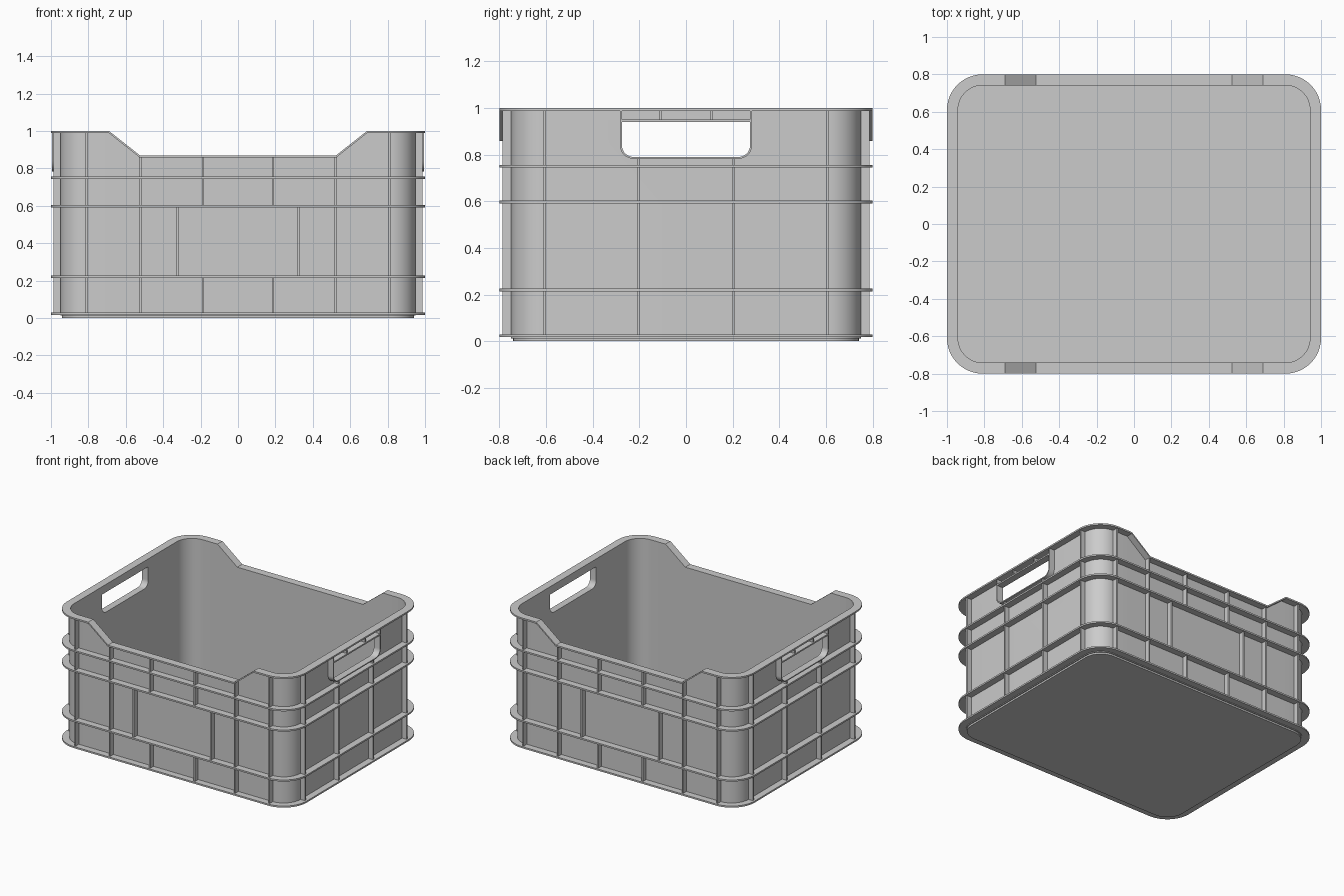
import bpy, bmesh
from math import sin, cos, pi, radians
from mathutils import Matrix, Vector

if "Cube" in bpy.data.objects:
    bpy.data.objects.remove(bpy.data.objects["Cube"])

CX, CY, R = 0.81, 0.61, 0.14      # corner centres and outer wall corner radius
WX, WY = CX + R, CY + R           # outer wall half sizes
T = 0.012                         # flange and rib thickness


def top(x):
    """Height of the upper edge, dipping in the middle of front and back."""
    f = min(max((abs(x) - 0.525) / 0.165, 0), 1)
    return 0.87 + 0.13 * f


def outline(d):
    """Rounded rectangle offset by d from the outer wall, with dip points."""
    pts = []
    for k, (sx, sy) in enumerate([(1, -1), (1, 1), (-1, 1), (-1, -1)]):
        for i in range(13):
            a = (k - 1) * pi / 2 + i * pi / 24
            pts.append((sx * CX + (R + d) * cos(a), sy * CY + (R + d) * sin(a)))
        if k in (1, 3):
            s = 1 if k == 1 else -1
            pts += [(s * x, s * (WY + d)) for x in (0.69, 0.525, -0.525, -0.69)]
    return pts


def finish(bm, name):
    bmesh.ops.recalc_face_normals(bm, faces=bm.faces)
    me = bpy.data.meshes.new(name)
    bm.to_mesh(me)
    bm.free()
    ob = bpy.data.objects.new(name, me)
    bpy.context.collection.objects.link(ob)
    return ob


def smooth(ob):
    bpy.ops.object.select_all(action='DESELECT')
    ob.select_set(True)
    bpy.context.view_layer.objects.active = ob
    bpy.ops.object.shade_smooth_by_angle(angle=radians(30))


def ring(name, d_in, d_out, low, high):
    """Closed band round the crate; low and high are height functions of x."""
    bm = bmesh.new()
    loops = []
    for d, h in ((d_in, low), (d_out, low), (d_out, high), (d_in, high)):
        loops.append([bm.verts.new((x, y, h(x))) for x, y in outline(d)])
    n = len(loops[0])
    for j in range(4):
        a, b = loops[j], loops[(j + 1) % 4]
        for i in range(n):
            bm.faces.new((a[i], a[(i + 1) % n], b[(i + 1) % n], b[i]))
    return finish(bm, name)


def prism(name, pts, axis, a, b):
    """Extrude a 2D polygon along x ('x') or z ('z') from a to b."""
    bm = bmesh.new()
    place = (lambda p, t: (t, p[0], p[1])) if axis == 'x' else (lambda p, t: (p[0], p[1], t))
    lo = [bm.verts.new(place(p, a)) for p in pts]
    hi = [bm.verts.new(place(p, b)) for p in pts]
    bm.faces.new(lo)
    bm.faces.new(hi)
    for i in range(len(pts)):
        j = (i + 1) % len(pts)
        bm.faces.new((lo[i], lo[j], hi[j], hi[i]))
    return finish(bm, name)


def boxes(name, items):
    """Many boxes in one object, each given by its two opposite corners."""
    bm = bmesh.new()
    for lo, hi in items:
        lo, hi = Vector(lo), Vector(hi)
        m = Matrix.Translation((lo + hi) / 2) @ Matrix.Diagonal((*(hi - lo), 1))
        bmesh.ops.create_cube(bm, size=1, matrix=m)
    return finish(bm, name)


def u_shape(w, bottom, r, z_top):
    """U-shaped outline in y and z with round lower corners."""
    pts = [(-w, z_top)]
    for s, start in ((-1, pi), (1, 1.5 * pi)):
        for i in range(9):
            a = start + i * pi / 16
            pts.append((s * (w - r) + r * cos(a), bottom + r + r * sin(a)))
    return pts + [(w, z_top)]


# Floor slab
smooth(prism("floor", outline(-0.009), 'z', 0, 0.018))

# Thin wall with hand holes through both ends
wall = ring("wall", -0.008, 0, lambda x: 0.012, lambda x: top(x) - 0.003)
cutter = prism("hand_hole_cutter", u_shape(0.275, 0.79, 0.05, 0.94), 'x', -1.2, 1.2)
mod = wall.modifiers.new("hand_holes", 'BOOLEAN')
mod.operation, mod.solver, mod.object = 'DIFFERENCE', 'EXACT', cutter
bpy.context.view_layer.objects.active = wall
bpy.ops.object.modifier_apply(modifier=mod.name)
bpy.data.objects.remove(cutter)
smooth(wall)

# Top rim following the dips
smooth(ring("top_rim", -0.009, 0.05, lambda x: top(x) - T, top))

# Horizontal flanges
for i, z in enumerate((0.023, 0.22, 0.597, 0.75)):
    smooth(ring(f"flange_{i + 1}", -0.004, 0.05,
                lambda x: z - T / 2, lambda x: z + T / 2))

# Vertical ribs on front and back
DEP = 0.037
spans = [(0.81, 0.02, 0.99), (0.522, 0.02, 0.862), (0.187, 0.02, 0.22),
         (0.187, 0.6, 0.862), (0.322, 0.22, 0.6)]
items = []
for x, z0, z1 in spans:
    for sx in (-1, 1):
        for sy in (-1, 1):
            c, y = sx * x, sorted((sy * (WY - 0.004), sy * (WY + DEP)))
            items.append(((c - T / 2, y[0], z0), (c + T / 2, y[1], z1)))
boxes("long_side_ribs", items)

# Vertical ribs on both ends, with short ones above the handle
items = []
for y, z0, z1 in [(0.606, 0.02, 0.99), (0.204, 0.02, 0.787), (0.11, 0.945, 0.99)]:
    for sx in (-1, 1):
        for sy in (-1, 1):
            c, x = sy * y, sorted((sx * (WX - 0.004), sx * (WX + DEP)))
            items.append(((x[0], c - T / 2, z0), (x[1], c + T / 2, z1)))
boxes("end_ribs", items)

# Raised frame round each hand hole, with a grip bar on top
for s, side in ((-1, "left"), (1, "right")):
    frame = u_shape(0.283, 0.782, 0.058, 0.99) + u_shape(0.275, 0.79, 0.05, 0.99)[::-1]
    smooth(prism(f"handle_frame_{side}", frame, 'x', s * (WX - 0.007), s * 0.994))
    x = sorted((s * (WX - 0.007), s * 0.994))
    boxes(f"handle_grip_{side}", [((x[0], -0.278, 0.94), (x[1], 0.278, 0.951))])
